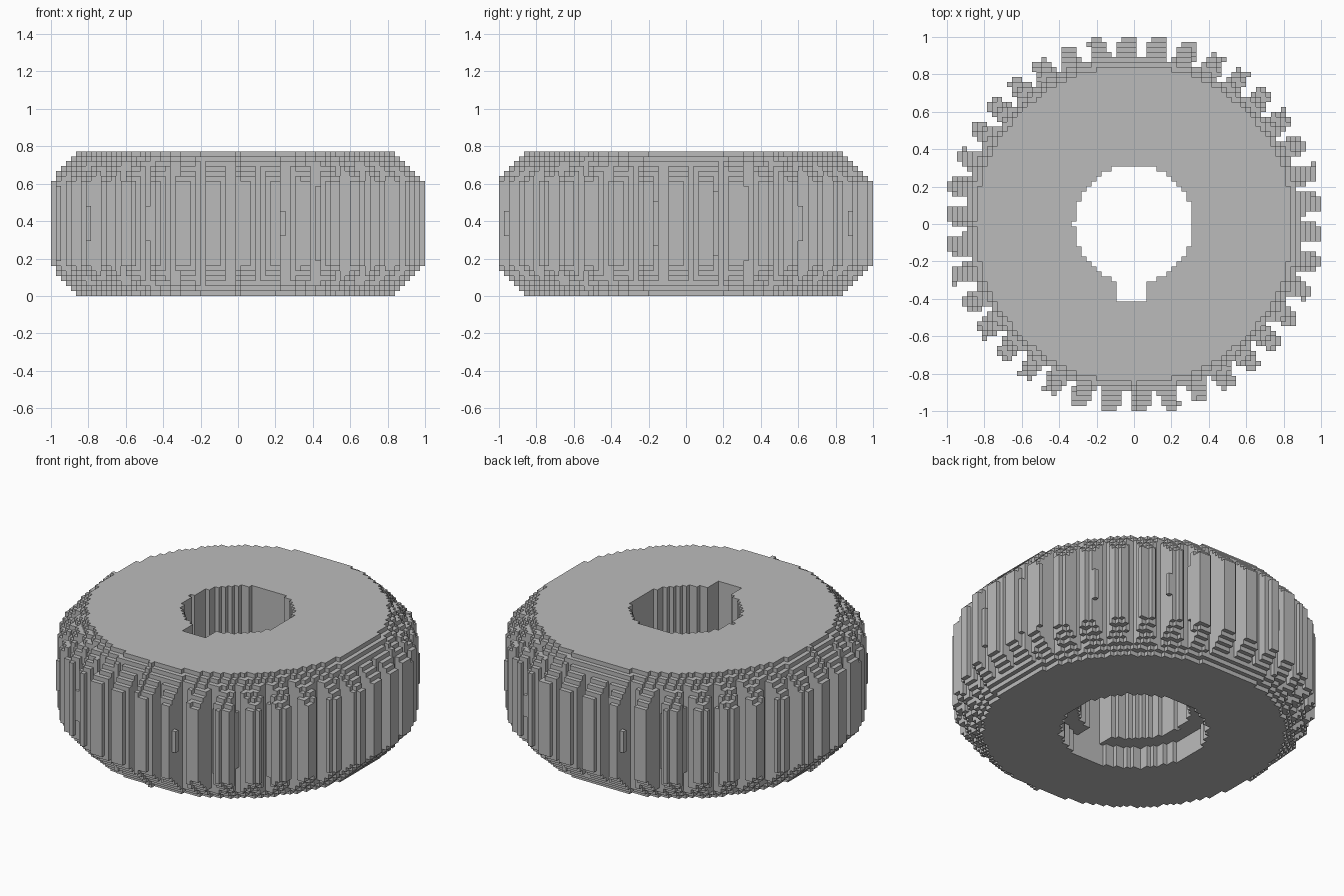
import bpy, bmesh, math
from mathutils import Vector

if "Cube" in bpy.data.objects:
    bpy.data.objects.remove(bpy.data.objects["Cube"])

# Sizes in cells
CELL = 2 / 75
HALF = 37
LAYERS = 29
TEETH = 38
TIP, ROOT = 38, 33.6
BORE, RECESS, RECESS_DEPTH = 12, 15.6, 5
KEY_HALF, KEY_DEPTH = 3, 15
PITCH = 2 * math.pi / TEETH
FIRST_TOOTH = math.radians(92.1)


def is_solid(i, j, k):
    x, y = i + 0.001, j + 0.001
    r = math.hypot(x, y)
    # Shaft hole, keyway and recess under the hub
    if r < BORE or (abs(x) < KEY_HALF and -KEY_DEPTH < y < 0):
        return False
    if k < RECESS_DEPTH and r < RECESS:
        return False
    # Stepped chamfer on both rims
    from_rim = min(k, LAYERS - 1 - k)
    if r >= min(TIP, 32 + from_rim):
        return False
    if r < ROOT:
        return True
    # Tapered teeth, slightly crowned at mid height
    turn = (math.atan2(y, x) - FIRST_TOOTH) / PITCH
    offset = abs(turn - round(turn)) * PITCH * r
    crown = 0.1 * from_rim / (LAYERS // 2)
    return offset < 1.35 + crown + 0.18 * (TIP - r)


cells = {(i, j, k)
         for i in range(-HALF, HALF + 1)
         for j in range(-HALF, HALF + 1)
         for k in range(LAYERS) if is_solid(i, j, k)}


def step(cell, axis, amount):
    moved = list(cell)
    moved[axis] += amount
    return tuple(moved)


def add_strips(bm, axis, sign):
    """Cover every exposed cell side facing one way with long strips."""
    run = 0 if axis == 2 else 2
    side = 3 - axis - run
    exposed = {c for c in cells if step(c, axis, sign) not in cells}
    normal = Vector((0, 0, 0))
    normal[axis] = sign
    for cell in sorted(exposed):
        if step(cell, run, -1) in exposed:
            continue
        length = 1
        while step(cell, run, length) in exposed:
            length += 1
        corner = Vector(cell) - Vector((0.5, 0.5, 0))
        corner[axis] += (sign + 1) / 2
        along, across = Vector((0, 0, 0)), Vector((0, 0, 0))
        along[run], across[side] = length, 1
        if along.cross(across).dot(normal) < 0:
            along, across = across, along
        points = (corner, corner + along, corner + along + across, corner + across)
        bm.faces.new([bm.verts.new(p * CELL) for p in points])


bm = bmesh.new()
for axis in range(3):
    for sign in (-1, 1):
        add_strips(bm, axis, sign)
bmesh.ops.remove_doubles(bm, verts=bm.verts, dist=CELL / 100)

mesh = bpy.data.meshes.new("gear_wheel")
bm.to_mesh(mesh)
bm.free()
gear = bpy.data.objects.new("gear_wheel", mesh)
bpy.context.collection.objects.link(gear)

# Plain grey finish
grey = bpy.data.materials.new("light_grey")
grey.use_nodes = True
colour = (0.5, 0.5, 0.5, 1)
grey.diffuse_color = colour
grey.node_tree.nodes["Principled BSDF"].inputs["Base Color"].default_value = colour
mesh.materials.append(grey)
